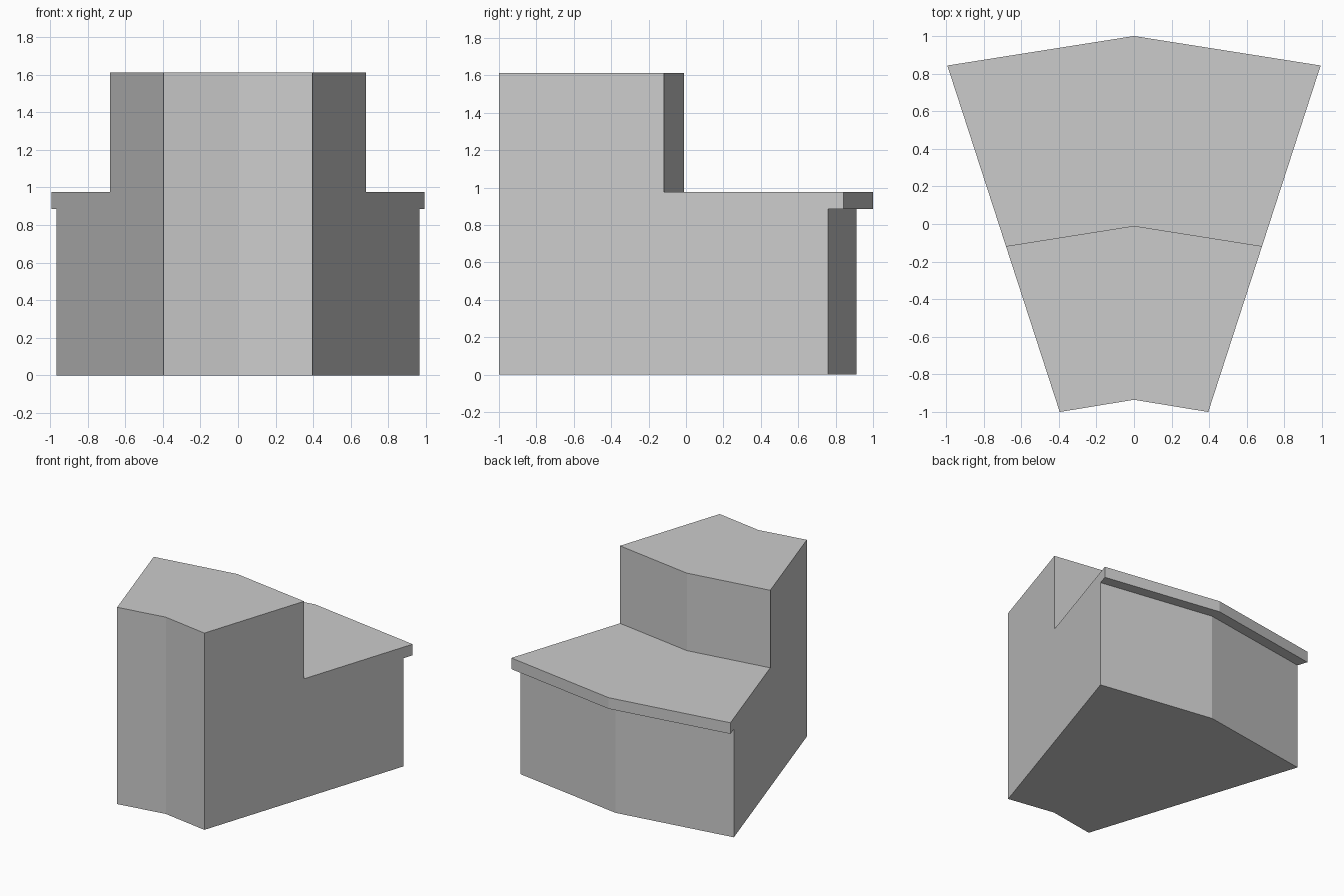
import bpy, bmesh

if "Cube" in bpy.data.objects:
    bpy.data.objects.remove(bpy.data.objects["Cube"])

# Side profile of the wedge seat: (y at the side edges, y at the middle crease, z)
PROFILE = [
    (-1.0, -0.935, 0.0),
    (-1.0, -0.935, 1.612),
    (-0.118, -0.01, 1.612),
    (-0.118, -0.01, 0.977),
    (0.843, 1.0, 0.977),
    (0.843, 1.0, 0.886),
    (0.76, 0.912, 0.886),
    (0.76, 0.912, 0.0),
]


def half_width(y):
    """Slanted side walls widen toward the back."""
    return 0.395 + (y + 1.0) * (0.993 - 0.395) / 1.843


bm = bmesh.new()

# Three copies of the profile: left wall, middle crease, right wall
rings = []
for side in (-1, 0, 1):
    rings.append([bm.verts.new((side * half_width(ys), ym if side == 0 else ys, z))
                  for ys, ym, z in PROFILE])

# Skin between the profiles
n = len(PROFILE)
for a, b in zip(rings, rings[1:]):
    for i in range(n):
        j = (i + 1) % n
        bm.faces.new((a[i], a[j], b[j], b[i]))

# Flat side walls
bm.faces.new(rings[0])
bm.faces.new(rings[-1])
bmesh.ops.recalc_face_normals(bm, faces=bm.faces)

mesh = bpy.data.meshes.new("corner_bench")
bm.to_mesh(mesh)
bm.free()
bench = bpy.data.objects.new("corner_bench", mesh)
bpy.context.collection.objects.link(bench)
